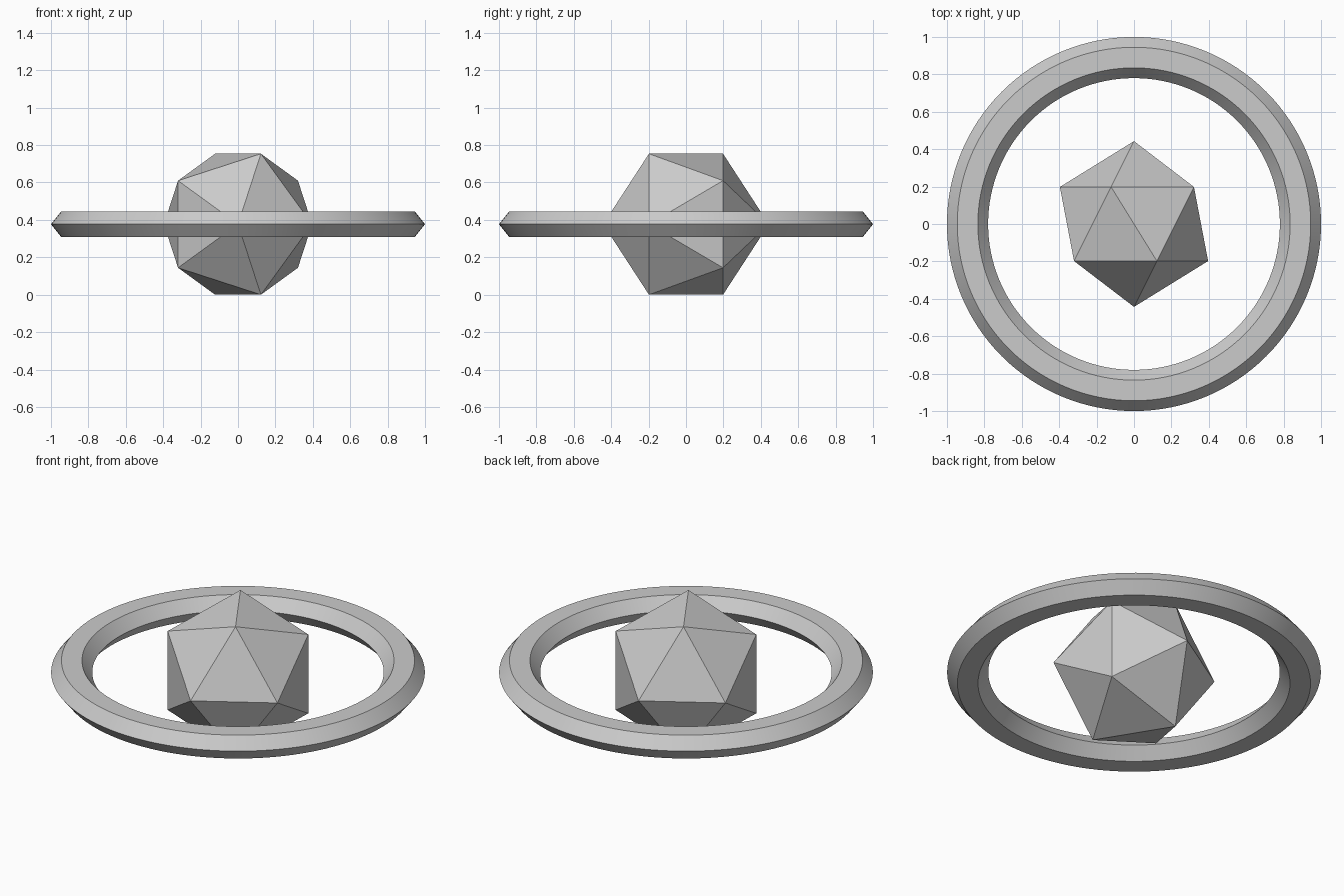
import bpy, bmesh, math

if "Cube" in bpy.data.objects:
    bpy.data.objects.remove(bpy.data.objects["Cube"])

R = 0.443                                    # core circumradius
MID = R * 0.8944 * math.sin(math.radians(72))  # core half height, so it rests on z = 0

# Faceted core: icosahedron lying with its pole axis along y
bpy.ops.mesh.primitive_ico_sphere_add(subdivisions=1, radius=R, location=(0, 0, MID),
                                      rotation=(math.radians(90), 0, 0))
core = bpy.context.object
core.name = "faceted_core"
bpy.ops.object.shade_flat()

# Ring: flattened six-sided section swept around z
section = [(1.0, 0), (0.945, 0.069), (0.835, 0.069),
           (0.78, 0), (0.835, -0.069), (0.945, -0.069)]
SEGMENTS = 128
bm = bmesh.new()
loops = []
for i in range(SEGMENTS):
    a = 2 * math.pi * i / SEGMENTS
    loops.append([bm.verts.new((r * math.cos(a), r * math.sin(a), z)) for r, z in section])
for i in range(SEGMENTS):
    p, q = loops[i], loops[(i + 1) % SEGMENTS]
    for j in range(6):
        k = (j + 1) % 6
        bm.faces.new((p[j], q[j], q[k], p[k]))
bmesh.ops.recalc_face_normals(bm, faces=bm.faces[:])
mesh = bpy.data.meshes.new("orbit_ring")
bm.to_mesh(mesh)
bm.free()
ring = bpy.data.objects.new("orbit_ring", mesh)
ring.location.z = MID
bpy.context.collection.objects.link(ring)

# Smooth around the ring, keep its section edges sharp
bpy.ops.object.select_all(action='DESELECT')
ring.select_set(True)
bpy.context.view_layer.objects.active = ring
bpy.ops.object.shade_smooth_by_angle(angle=math.radians(30))
